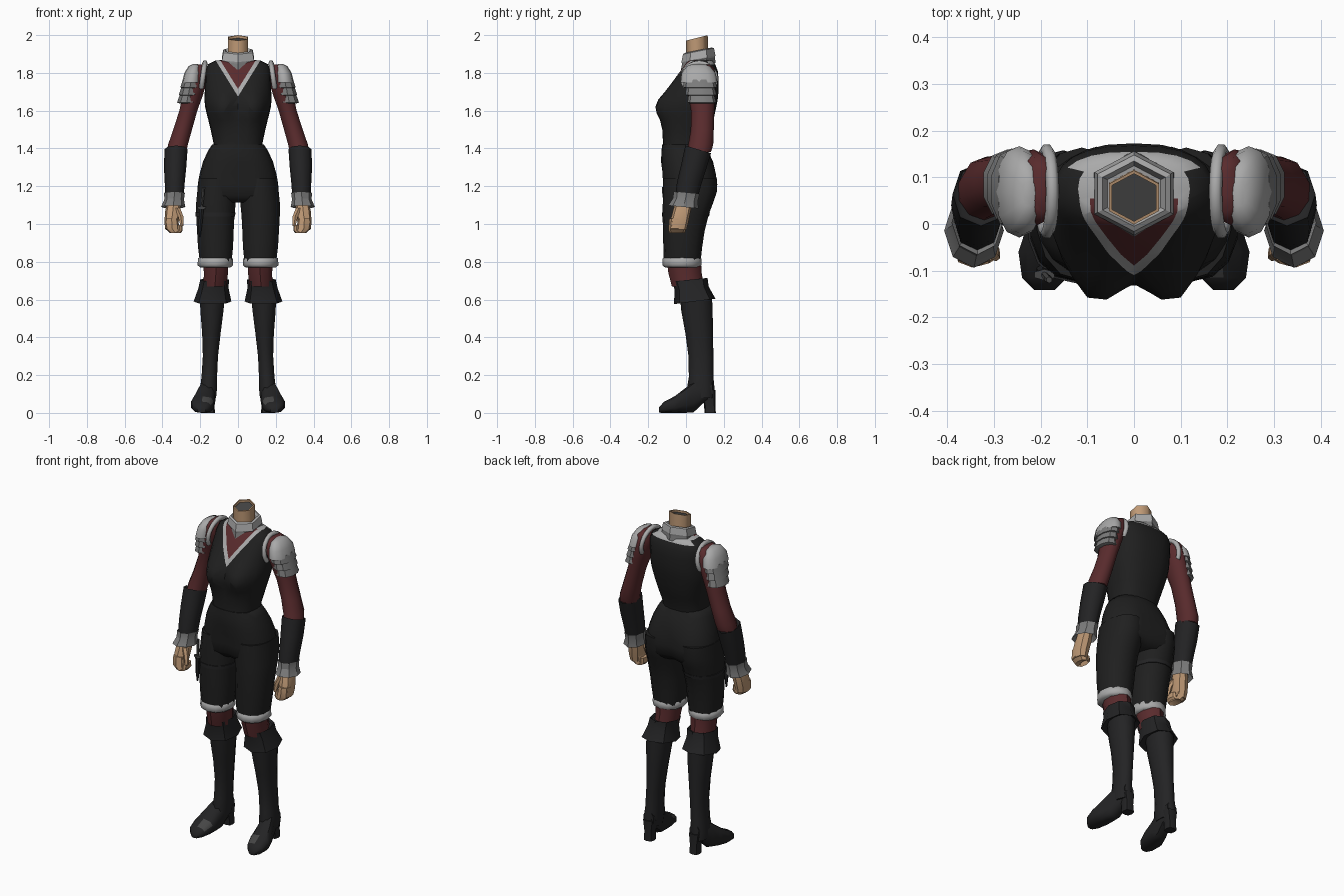
import bpy, bmesh, math
from mathutils import Vector


def mat(name, r, g, b):
    m = bpy.data.materials.new(name)
    m.diffuse_color = (r, g, b, 1)
    return m


BLACK = mat("black_cloth", .014, .014, .014)
LEATHER = mat("black_leather", .017, .017, .018)
RED = mat("dark_red_cloth", .10, .024, .026)
SILVER = mat("light_silver", .40, .40, .40)
STEEL = mat("grey_steel", .20, .20, .20)
SKIN = mat("skin", .52, .32, .18)
DARK = mat("dark_grey", .06, .06, .06)


def spow(v, p):
    return math.copysign(abs(v) ** (2 / p), v)


def finish(name, bm, mats, mirror=False, angle=40):
    bmesh.ops.recalc_face_normals(bm, faces=bm.faces)
    me = bpy.data.meshes.new(name)
    bm.to_mesh(me)
    bm.free()
    for m in mats:
        me.materials.append(m)
    me.shade_smooth()
    me.set_sharp_from_angle(angle=math.radians(angle))
    ob = bpy.data.objects.new(name, me)
    bpy.context.collection.objects.link(ob)
    if mirror:
        ob.modifiers.new("mirror", 'MIRROR')
    return ob


def loft_bm(rings, n=10, p=2.0, axis='z', caps=(True, True)):
    """Rings are (height, cx, cy, rx, ry, tilt); axis 'y' runs along y instead."""
    bm = bmesh.new()
    loops = []
    for r in rings:
        h, cx, cy, rx, ry = r[:5]
        tilt = r[5] if len(r) > 5 else 0
        loop = []
        for i in range(n):
            a = math.pi / 2 + 2 * math.pi * i / n
            u, v = rx * spow(math.cos(a), p), ry * spow(math.sin(a), p)
            co = (cx + u, cy + v, h + tilt * v) if axis == 'z' else (cx + u, h, cy + v)
            loop.append(bm.verts.new(co))
        loops.append(loop)
    for a, b in zip(loops, loops[1:]):
        for i in range(n):
            j = (i + 1) % n
            bm.faces.new((a[i], a[j], b[j], b[i]))
    if caps[0]:
        bm.faces.new(loops[0])
    if caps[1]:
        bm.faces.new(loops[-1])
    return bm


def loft(name, rings, m, n=10, p=2.0, axis='z', caps=(True, True), mirror=False, angle=40):
    return finish(name, loft_bm(rings, n, p, axis, caps), [m], mirror, angle)


def body(rows):
    """Rows (z, half width, front y, back y) to centred rings."""
    return [(z, 0, (f + b) / 2, w, (b - f) / 2) for z, w, f, b in rows]


# Bodice with bust, V-shaped red inset and silver edging
bm = loft_bm(body([
    (1.38, .132, -.122, .10), (1.43, .13, -.122, .105), (1.50, .145, -.125, .13),
    (1.55, .157, -.125, .145), (1.585, .166, -.125, .153), (1.62, .174, -.122, .16),
    (1.66, .178, -.113, .168), (1.70, .176, -.095, .172), (1.76, .174, -.065, .173),
    (1.81, .172, -.03, .168), (1.845, .16, -.005, .155), (1.865, .12, .01, .14),
    (1.87, .06, .03, .11)]), n=24, p=2.5)
for v in bm.verts:
    x, y, z = v.co
    if y < 0:
        s = .075 if z < 1.62 else .09
        v.co.y -= .055 * math.exp(-((abs(x) - .085) / .055) ** 2 - ((z - 1.62) / s) ** 2)
K, OUT, INN = .62, 1.675, 1.715
for z0 in (OUT, INN):
    for s in (1, -1):
        fs = [f for f in bm.faces if f.calc_center_median().y < .06 and f.calc_center_median().z > 1.6]
        g = fs + list({e for f in fs for e in f.edges}) + list({v for f in fs for v in f.verts})
        bmesh.ops.bisect_plane(bm, geom=g, plane_co=(0, 0, z0), plane_no=(s, 0, -K))
for f in bm.faces:
    c = f.calc_center_median()
    if c.y < .06:
        if abs(c.x) < K * (c.z - INN):
            f.material_index = 1
        elif abs(c.x) < K * (c.z - OUT):
            f.material_index = 2
    elif c.z > 1.845 and abs(c.x) < .12:
        f.material_index = 2
finish("bodice", bm, [BLACK, RED, SILVER], angle=50)

# Neck and standing collar, both six-sided and tilted
loft("neck", [(1.84, 0, .06, .062, .058), (1.985, 0, .057, .062, .058, .25),
              (1.985, 0, .057, .055, .051, .25)], SKIN, 6, caps=(True, False), angle=70)
loft("neck_hollow", [(1.96, 0, .057, .057, .053, .25), (1.972, 0, .057, .055, .051, .25)], DARK, 6)
loft("collar_base", [(1.835, 0, .065, .108, .092, .2), (1.87, 0, .066, .095, .086, .2)], STEEL, 6)
loft("collar", [(1.855, 0, .066, .09, .084, .2), (1.875, 0, .066, .098, .09, .2),
                (1.915, 0, .066, .09, .082, .2), (1.92, 0, .065, .078, .07, .2),
                (1.90, 0, .065, .066, .06, .2)], SILVER, 6, angle=25)

# Trousers: hips and legs
bm = loft_bm(body([
    (1.42, .138, -.126, .10), (1.385, .16, -.13, .118), (1.33, .185, -.132, .143),
    (1.27, .202, -.13, .163), (1.21, .213, -.128, .172), (1.15, .214, -.12, .163),
    (1.115, .17, -.09, .13)]), n=20, p=2.4)
for v in bm.verts:   # cleft between the buttocks and legs
    if abs(v.co.x) < .02 and v.co.z < 1.3:
        v.co.y += .022 if v.co.y < 0 else -.025
finish("hips", bm, [BLACK], angle=60)
loft("trouser_leg", [(1.24, .112, .022, .098, .142), (1.17, .114, .02, .104, .143),
                     (1.11, .117, .01, .107, .133), (1.05, .12, -.002, .104, .122),
                     (.96, .12, -.012, .099, .11), (.88, .119, -.017, .095, .103),
                     (.80, .118, -.02, .086, .097)], BLACK, 14, p=2.2, mirror=True, angle=60)

# Knee roll, red stocking, boot turn-over and boot
loft("knee_roll", [(.825, .12, -.021, .08, .09), (.818, .12, -.021, .092, .102),
                   (.782, .12, -.021, .094, .104), (.77, .12, -.021, .08, .09)],
     SILVER, 12, mirror=True, angle=70)
loft("stocking", [(.79, .117, -.01, .07, .09), (.74, .117, -.005, .067, .088),
                  (.67, .122, .01, .064, .085)], RED, 10, mirror=True)
loft("boot_turnover", [(.695, .124, .02, .066, .086, .1), (.705, .124, .02, .076, .094, .1),
                       (.66, .13, .03, .08, .09, .1), (.59, .135, .046, .1, .11, .13),
                       (.605, .137, .052, .07, .085, .1)], LEATHER, 8, p=2.2, mirror=True, angle=45)
loft("boot_shaft", [(.63, .136, .052, .07, .085), (.54, .138, .058, .064, .083),
                    (.42, .141, .07, .051, .073), (.30, .146, .079, .042, .066),
                    (.19, .152, .08, .043, .065), (.13, .156, .078, .047, .073),
                    (.08, .158, .08, .044, .07)], LEATHER, 10, p=2.2, mirror=True, angle=60)
bm = loft_bm([(-.142, .192, .016, .022, .015), (-.115, .192, .03, .05, .03),
              (-.06, .187, .044, .063, .044), (-.005, .177, .065, .055, .065),
              (.04, .166, .085, .046, .082), (.09, .157, .11, .042, .06),
              (.14, .153, .125, .034, .045)], 10, 2.6, 'y')
for f in bm.faces:   # worn patch on the toe
    c = f.calc_center_median()
    if -.10 < c.y < -.06 and c.z > .06 and c.x < .19:
        f.material_index = 1
finish("boot_foot", bm, [LEATHER, DARK], mirror=True, angle=45)
loft("boot_heel", [(0, .152, .128, .03, .03), (.05, .152, .125, .027, .03),
                   (.12, .153, .112, .038, .045)], LEATHER, 8, p=3, mirror=True)

# Arms: red sleeve, bracer, flared wrist cuff
loft("sleeve", [(1.845, .195, .075, .022, .05), (1.825, .202, .075, .042, .075),
                (1.76, .215, .077, .055, .083), (1.68, .24, .083, .056, .072),
                (1.60, .263, .088, .05, .062), (1.50, .293, .086, .052, .061),
                (1.42, .318, .078, .055, .066), (1.38, .325, .068, .054, .064)],
     RED, 10, mirror=True, angle=60)
loft("bracer", [(1.385, .328, .066, .054, .062, -.3), (1.395, .328, .064, .061, .068, -.3),
                (1.30, .333, .04, .059, .066, -.2), (1.22, .335, .018, .053, .066),
                (1.14, .336, .002, .048, .06)], LEATHER, 8, p=2.2, mirror=True, angle=50)
loft("wrist_cuff", [(1.15, .336, .0, .044, .055, -.1), (1.165, .336, .003, .055, .069, -.1),
                    (1.13, .338, -.003, .052, .066, -.1), (1.09, .343, -.014, .064, .08, -.1),
                    (1.12, .34, -.005, .04, .052)], STEEL, 8, mirror=True, angle=25)

# Hands: palm, curled fingers and thumb
loft("palm", [(1.14, .337, -.008, .032, .042), (1.07, .345, -.022, .04, .047),
              (1.01, .352, -.036, .038, .049), (.97, .352, -.043, .032, .046)],
     SKIN, 8, p=2.5, mirror=True)
loft("fingers", [(1.03, .352, -.04, .035, .048), (.975, .348, -.046, .038, .047),
                 (.953, .332, -.048, .03, .042), (.965, .31, -.048, .017, .036),
                 (.995, .308, -.046, .013, .032)], SKIN, 8, p=2.5, mirror=True)
loft("thumb", [(1.085, .322, -.045, .018, .02), (1.04, .303, -.06, .016, .017),
               (.99, .296, -.068, .01, .012)], SKIN, 6, mirror=True)

# Shoulder armour: dome and three overlapping plates
loft("shoulder_dome", [(1.847, .226, .065, .012, .03), (1.835, .23, .066, .032, .062),
                       (1.80, .239, .067, .045, .09), (1.75, .246, .069, .05, .098),
                       (1.752, .246, .069, .04, .08)],
     SILVER, 12, p=2.2, mirror=True, angle=50)
for i in range(3):
    z, x, y = 1.765 - .04 * i, .247 + .0085 * i, .071 + .005 * i
    r = .09 - .007 * i
    loft("shoulder_plate_%d" % (i + 1), [(z, x, y, .046, r - .008), (z - .042, x + .007, y + .003, .054, r),
                                         (z - .046, x + .007, y + .003, .044, r - .014)],
         STEEL, 10, p=2.2, mirror=True, angle=30)

# Padded armhole roll: a bent tube over each shoulder
bm = bmesh.new()
prev = None
for i in range(15):
    a = math.radians(-35 + 250 * i / 14)
    d = Vector((0, math.cos(a), math.sin(a)))
    c = Vector((.187 - .012 * math.sin(a), .07 + .088 * d.y, 1.77 + .083 * d.z))
    ring = []
    for k in range(6):
        t = k * math.pi / 3
        ring.append(bm.verts.new(c + .014 * math.cos(t) * Vector((1, 0, 0)) + .014 * math.sin(t) * d))
    if prev:
        for k in range(6):
            bm.faces.new((prev[k], prev[(k + 1) % 6], ring[(k + 1) % 6], ring[k]))
    if i in (0, 14):
        bm.faces.new(ring)
    prev = ring
finish("armhole_roll", bm, [SILVER], mirror=True, angle=70)

# Thigh strap and dagger on one leg
loft("thigh_strap", [(1.04, -.12, -.003, .107, .125), (1.06, -.12, -.001, .109, .127)], LEATHER, 14, p=2.2)
loft("dagger_sheath", [(.93, -.203, -.095, .004, .006), (.99, -.2, -.1, .011, .012),
                       (1.08, -.193, -.108, .014, .014)], LEATHER, 6)
loft("dagger_guard", [(1.08, -.193, -.108, .025, .012), (1.092, -.192, -.109, .025, .012)], DARK, 6)
loft("dagger_grip", [(1.09, -.192, -.109, .007, .007), (1.17, -.184, -.118, .009, .009),
                     (1.195, -.182, -.12, .007, .007)], DARK, 6)
